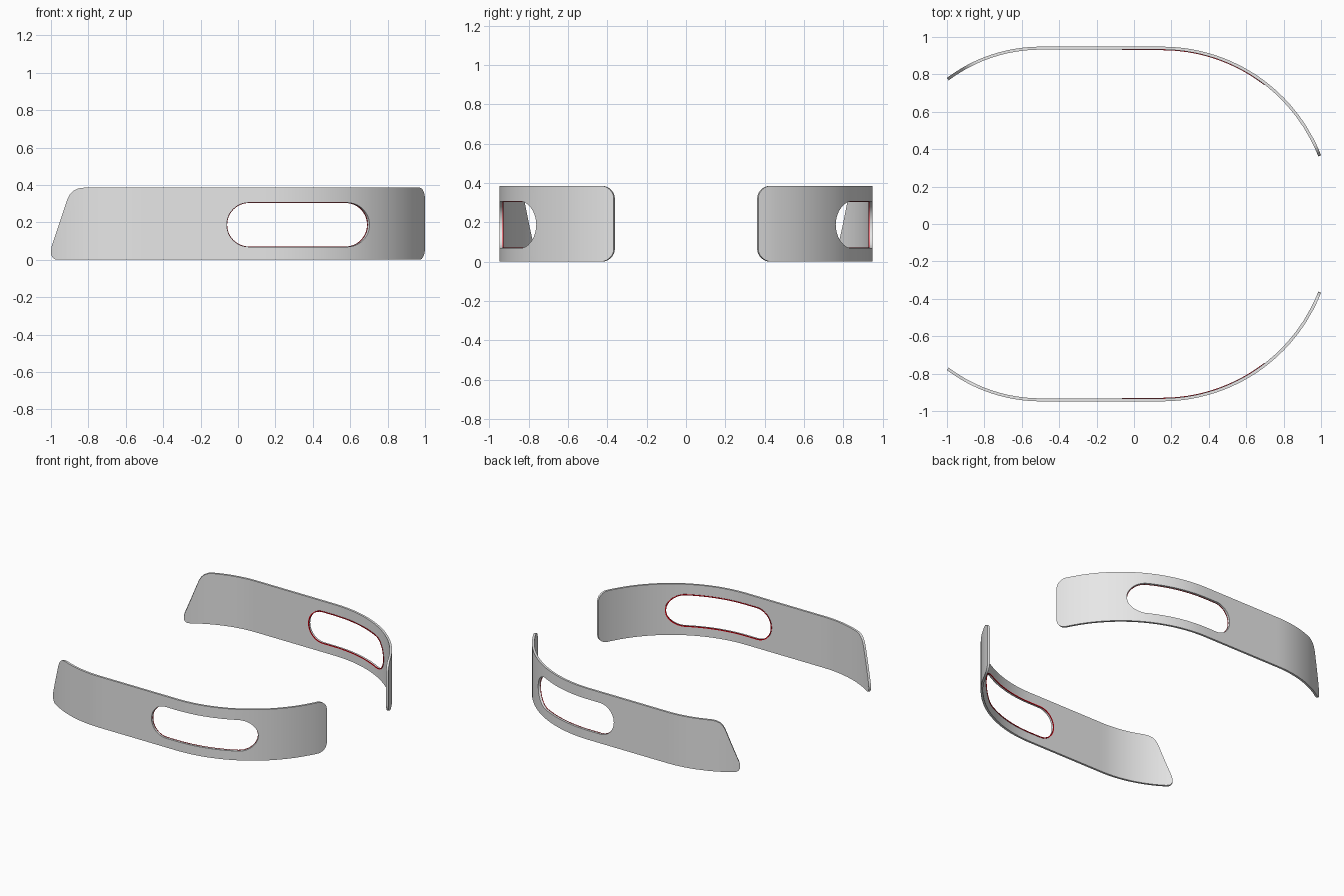
import bpy, bmesh, math

if "Cube" in bpy.data.objects:
    bpy.data.objects.remove(bpy.data.objects["Cube"])

H, T, Y = 0.385, 0.016, 0.948          # band height, thickness, outer half depth
SX0, SX1, SZ, SR = -0.06, 0.703, 0.187, 0.118   # slot ends, centre height, radius


def material(name, rgb):
    m = bpy.data.materials.new(name)
    m.diffuse_color = (*rgb, 1)
    m.use_nodes = True
    m.node_tree.nodes["Principled BSDF"].inputs["Base Color"].default_value = m.diffuse_color
    return m


grey = material("light grey", (0.8, 0.8, 0.8))
red = material("bright red", (0.8, 0.0, 0.005))


def plan(x, depth, side):
    """Point of the curved plan at x, moved inward by depth along the normal."""
    cx, r = (0.15, 0.9125) if x > 0.15 else (-0.5, 0.832) if x < -0.5 else (x, 1)
    a = math.asin((x - cx) / r)
    y = Y - r * (1 - math.cos(a))
    return x - math.sin(a) * depth, side * (y - math.cos(a) * depth)


def lookup(table, x):
    for (x0, z0), (x1, z1) in zip(table, table[1:]):
        if x <= x1:
            return z0 + (z1 - z0) * (x - x0) / (x1 - x0)
    return table[-1][1]


# rounded right corner, slanted left end with rounded corners
corner = [(0.972 + 0.028 * math.sin(i * math.pi / 16),
           0.065 * (1 - math.cos(i * math.pi / 16))) for i in range(9)]
top = [(-1, 0.045), (-0.996, 0.072), (-0.914, 0.32), (-0.9, 0.348), (-0.88, 0.369),
       (-0.855, 0.381), (-0.825, H)] + [(x, H - z) for x, z in corner]
bottom = [(-1, 0.03), (-0.992, 0.012), (-0.98, 0.003), (-0.962, 0)] + corner


def slot_half(x):
    """Half height of the stadium slot at x."""
    if x <= SX0 or x >= SX1:
        return 0
    u = max(SX0 + SR - x, x - (SX1 - SR), 0) / SR
    return SR * math.sqrt(max(0, 1 - u * u))


slot_x = []
for i in range(13):
    d = SR * (1 - math.cos(i * math.pi / 24))
    slot_x += [SX0 + d, SX1 - d]
xs = sorted({round(x, 5) for x in [p[0] for p in top + bottom] + slot_x
             + [-1 + i / 25 for i in range(51)]})


def finish(bm, name, mat):
    bmesh.ops.remove_doubles(bm, verts=bm.verts, dist=1e-6)
    bmesh.ops.recalc_face_normals(bm, faces=bm.faces)
    me = bpy.data.meshes.new(name)
    bm.to_mesh(me)
    bm.free()
    me.materials.append(mat)
    ob = bpy.data.objects.new(name, me)
    bpy.context.collection.objects.link(ob)
    bpy.context.view_layer.objects.active = ob
    ob.select_set(True)
    bpy.ops.object.shade_smooth_by_angle(angle=math.radians(30))
    ob.select_set(False)


def band(name, side):
    bm = bmesh.new()
    cols = []
    for x in xs:
        h = slot_half(x)
        mid = [SZ, SZ] if not h else [SZ - h, SZ + h]
        lo, hi = lookup(bottom, x), lookup(top, x)
        if x < -0.8:                         # keep the middle inside the slant
            mid = [(lo + hi) / 2] * 2
        layers = []
        for d in (0, T):
            px, py = plan(x, d, side)
            v = [bm.verts.new((px, py, z)) for z in (lo, mid[0], hi)]
            v.insert(2, bm.verts.new((px, py, mid[1])) if h else v[1])
            layers.append(v)
        cols.append((layers, h))

    def face(*vs):
        bm.faces.new(list(dict.fromkeys(vs)))

    for (a, ha), (b, hb) in zip(cols, cols[1:]):
        for k in (0, 2):                     # strips below and above the slot
            for l in (0, 1):
                face(a[l][k], b[l][k], b[l][k + 1], a[l][k + 1])
        edges = [0, 3] + ([1, 2] if ha or hb else [])
        for k in edges:                      # rims and slot walls
            face(a[0][k], b[0][k], b[1][k], a[1][k])
    for c, _ in (cols[0], cols[-1]):         # end faces
        for k in (0, 2):
            face(c[0][k], c[0][k + 1], c[1][k + 1], c[1][k])
    finish(bm, name, grey)


def slot_lip(name, side):
    """Thin red frame round the slot, standing proud of the inner face."""
    def outline(grow):
        pts = []
        for cx, start in ((SX1 - SR, -90), (SX0 + SR, 90)):
            for i in range(25):
                a = math.radians(start + i * 7.5)
                pts.append((cx + (SR + grow) * math.cos(a), SZ + (SR + grow) * math.sin(a)))
            x0, z0 = pts[-1]
            s = 1 if start > 0 else -1       # straight run, split to follow the curve
            for i in range(1, 16):
                pts.append((x0 + s * i / 16 * (SX1 - SX0 - 2 * SR), z0))
        return pts

    bm = bmesh.new()
    rings = [[bm.verts.new((*plan(x, d, side), z)) for x, z in outline(g)]
             for g, d in ((-0.002, T - 0.001), (-0.002, T + 0.003),
                          (0.005, T + 0.003), (0.005, T - 0.001))]
    n = len(rings[0])
    for r in range(4):
        p, q = rings[r], rings[(r + 1) % 4]
        for i in range(n):
            j = (i + 1) % n
            bm.faces.new((p[i], p[j], q[j], q[i]))
    finish(bm, name, red)


for label, side in (("front", -1), ("back", 1)):
    band(label + "_curved_band", side)
    slot_lip(label + "_slot_lip", side)
